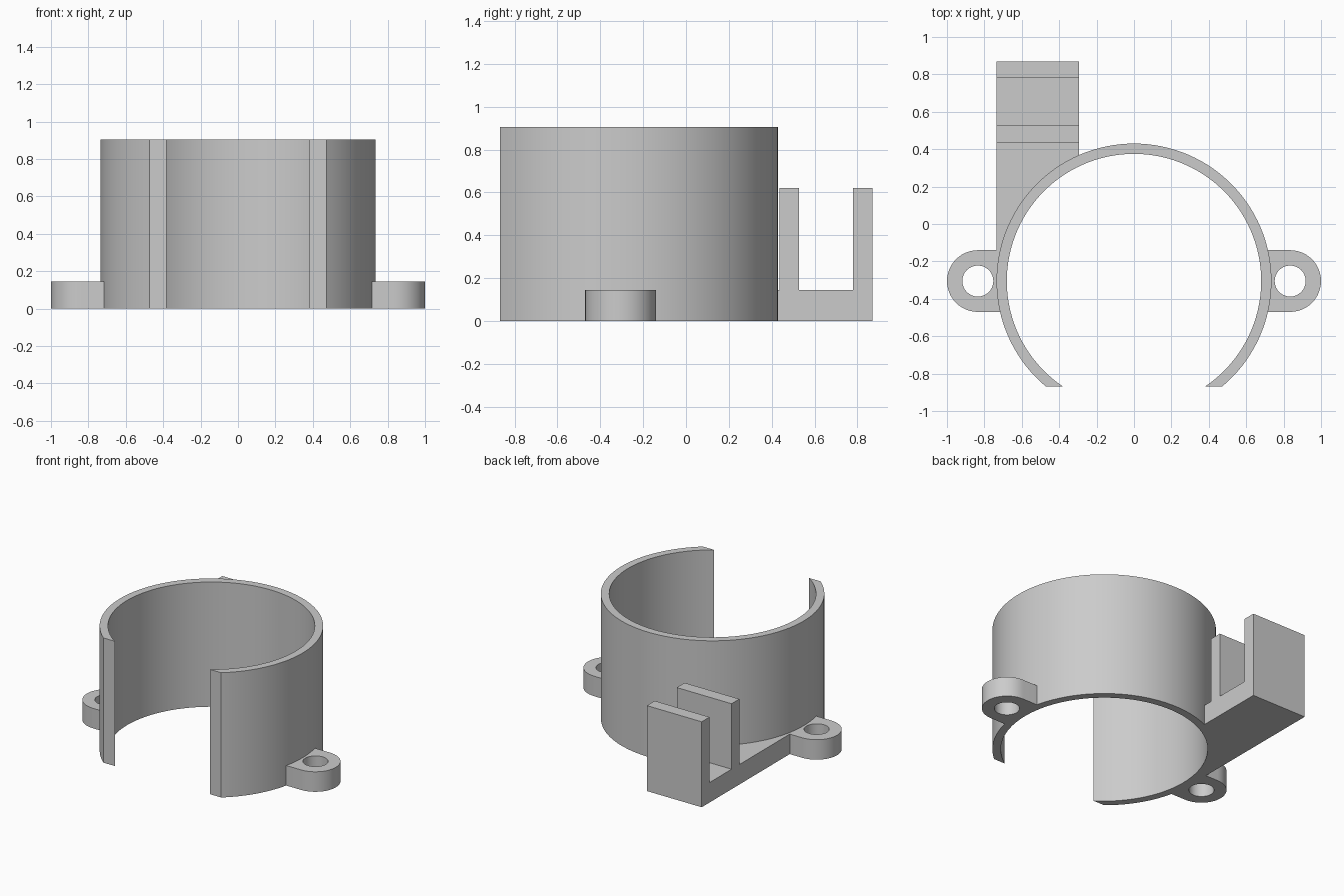
import bpy, bmesh
from math import sin, cos, asin, pi
from mathutils import Matrix

cube = bpy.data.objects.get("Cube")
if cube:
    bpy.data.objects.remove(cube, do_unlink=True)

grey = bpy.data.materials.new("light_grey")
grey.use_nodes = True
colour = (0.6, 0.6, 0.6, 1)
grey.diffuse_color = colour
grey.node_tree.nodes["Principled BSDF"].inputs["Base Color"].default_value = colour

CY = -0.305              # centre of the ring along y
OUTER, INNER = 0.735, 0.68
EMBED = 0.71             # radius inside the wall where attached parts end
FRONT = 0.563            # distance from centre to the flat front cut
FLANGE = 0.145           # thickness of lugs and base plate


def arc(cx, cy, r, a, b, n):
    """Points along an arc from angle a to angle b."""
    return [(cx + r * cos(a + (b - a) * i / n),
             cy + r * sin(a + (b - a) * i / n)) for i in range(n + 1)]


def prism(name, loops, low, high, matrix=None):
    """Extrude an outline, with optional hole loops, between two heights."""
    bm = bmesh.new()
    caps = ([], [])
    for loop in loops:
        rings = [[bm.verts.new((u, v, h)) for u, v in loop] for h in (low, high)]
        for i in range(len(loop)):
            j = (i + 1) % len(loop)
            bm.faces.new((rings[0][i], rings[0][j], rings[1][j], rings[1][i]))
            for cap, ring in zip(caps, rings):
                cap.append(bm.edges.get((ring[i], ring[j])))
    for cap in caps:
        bmesh.ops.triangle_fill(bm, edges=cap, use_beauty=True)
    bmesh.ops.recalc_face_normals(bm, faces=bm.faces)
    if matrix:
        bm.transform(matrix)
    mesh = bpy.data.meshes.new(name)
    bm.to_mesh(mesh)
    bm.free()
    mesh.materials.append(grey)
    obj = bpy.data.objects.new(name, mesh)
    bpy.context.collection.objects.link(obj)
    bpy.ops.object.select_all(action='DESELECT')
    obj.select_set(True)
    bpy.context.view_layer.objects.active = obj
    bpy.ops.object.shade_smooth_by_angle(angle=pi / 6)
    return obj


# Open ring with a flat front cut
a_out, a_in = asin(FRONT / OUTER), asin(FRONT / INNER)
prism("holder_ring",
      [arc(0, CY, OUTER, -a_out, pi + a_out, 96)
       + arc(0, CY, INNER, pi + a_in, -a_in, 96)], 0, 0.905)

# Screw lugs on both sides
LUG_X, LUG_R, HOLE_R = 0.835, 0.165, 0.083
half = asin(LUG_R / EMBED)
outline = arc(LUG_X, CY, LUG_R, -pi / 2, pi / 2, 24) + arc(0, CY, EMBED, half, -half, 12)
hole = arc(LUG_X, CY, HOLE_R, 0, 2 * pi, 32)[:-1]
for name, side in (("left_lug", 1), ("right_lug", -1)):
    prism(name, [[(side * x, y) for x, y in loop] for loop in (outline, hole)], 0, FLANGE)

# Base plate joining the ring to the clip
X0, X1 = -0.735, -0.295
CLIP_FRONT, CLIP_BACK, WALL = 0.437, 0.87, 0.09
start = pi / 2 + asin(-X1 / EMBED)
end = pi - asin((-0.14 - CY) / EMBED)
prism("clip_base",
      [[(X0, -0.14), (X0, CLIP_FRONT), (X1, CLIP_FRONT)]
       + arc(0, CY, EMBED, start, end, 24)], 0, FLANGE)

# U-shaped clip, drawn in side profile and extruded across x
TOP = 0.62
profile = [(CLIP_FRONT, 0), (CLIP_BACK, 0), (CLIP_BACK, TOP), (CLIP_BACK - WALL, TOP),
           (CLIP_BACK - WALL, FLANGE), (CLIP_FRONT + WALL, FLANGE),
           (CLIP_FRONT + WALL, TOP), (CLIP_FRONT, TOP)]
side_to_world = Matrix(((0, 0, 1, 0), (1, 0, 0, 0), (0, 1, 0, 0), (0, 0, 0, 1)))
prism("rear_clip", [profile], X0, X1, side_to_world)
